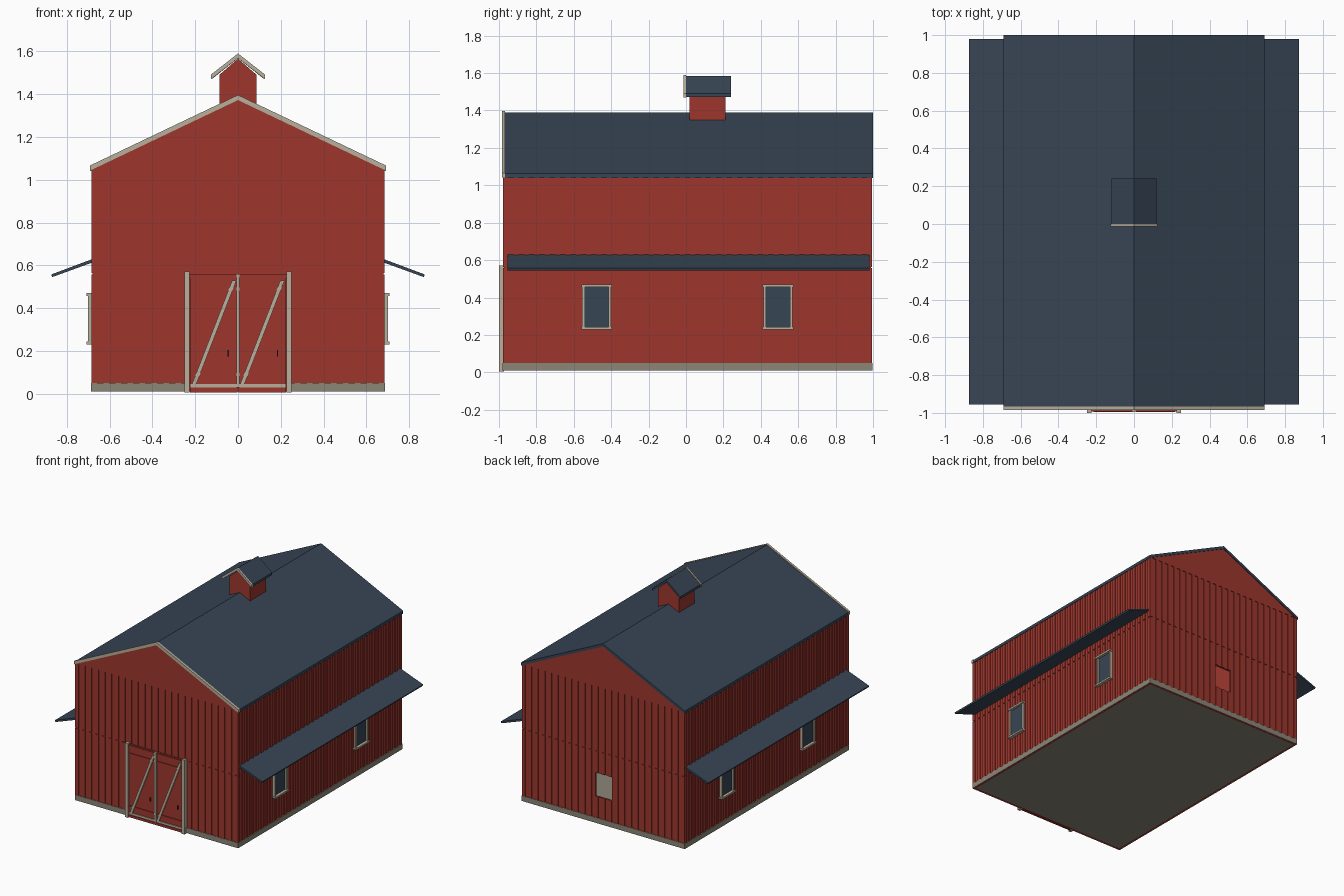
import bpy
import bmesh
from mathutils import Vector

if "Cube" in bpy.data.objects:
    bpy.data.objects.remove(bpy.data.objects["Cube"], do_unlink=True)


def material(name, rgb):
    m = bpy.data.materials.new(name)
    m.use_nodes = True
    m.diffuse_color = (*rgb, 1)
    m.node_tree.nodes["Principled BSDF"].inputs["Base Color"].default_value = (*rgb, 1)
    return m


RED = material("barn red", (0.34, 0.037, 0.027))
SLATE = material("slate blue", (0.039, 0.06, 0.09))
CREAM = material("cream trim", (0.48, 0.43, 0.33))
STONE = material("foundation grey", (0.26, 0.24, 0.185))
IRON = material("dark iron", (0.03, 0.025, 0.025))


def finish(name, bm, mat):
    bmesh.ops.recalc_face_normals(bm, faces=bm.faces)
    mesh = bpy.data.meshes.new(name)
    bm.to_mesh(mesh)
    bm.free()
    mesh.materials.append(mat)
    ob = bpy.data.objects.new(name, mesh)
    bpy.context.collection.objects.link(ob)
    return ob


def boxes(name, spans, mat):
    """One object from boxes, each given as (x0, x1, y0, y1, z0, z1)."""
    bm = bmesh.new()
    for x0, x1, y0, y1, z0, z1 in spans:
        cube = bmesh.ops.create_cube(bm, size=1)
        for v in cube["verts"]:
            v.co = Vector(((x0 + x1) / 2 + v.co.x * (x1 - x0),
                           (y0 + y1) / 2 + v.co.y * (y1 - y0),
                           (z0 + z1) / 2 + v.co.z * (z1 - z0)))
    return finish(name, bm, mat)


def prism(name, outline, y0, y1, mat):
    """Extrude an (x, z) outline along y."""
    bm = bmesh.new()
    face = bm.faces.new([bm.verts.new((x, y0, z)) for x, z in outline])
    new = bmesh.ops.extrude_face_region(bm, geom=[face])["geom"]
    moved = [g for g in new if isinstance(g, bmesh.types.BMVert)]
    bmesh.ops.translate(bm, verts=moved, vec=(0, y1 - y0, 0))
    return finish(name, bm, mat)


def chevron(name, half, eave, ridge, thick, y0, y1, mat):
    outline = [(-half, eave), (0, ridge), (half, eave),
               (half, eave - thick), (0, ridge - thick), (-half, eave - thick)]
    return prism(name, outline, y0, y1, mat)


W, FRONT, BACK = 0.685, -0.978, 0.995   # outer faces of the siding
RIB, WALL = 0.006, 0.012                # rib depth and wall thickness
BASE, SEAM, EAVE = 0.01, 0.56, 1.05
wx, wf, wb = W - RIB, FRONT + RIB, BACK - RIB

# Hollow walls, with an open hatch in the back
HATCH, H0, H1 = 0.07, 0.21, 0.39
boxes("front_wall", [(-wx, wx, wf, wf + WALL, BASE, EAVE)], RED)
boxes("side_walls", [(s * wx, s * (wx - WALL), wf, wb, BASE, EAVE) for s in (-1, 1)], RED)
boxes("back_wall", [
    (-wx, -HATCH, wb - WALL, wb, BASE, EAVE),
    (HATCH, wx, wb - WALL, wb, BASE, EAVE),
    (-HATCH, HATCH, wb - WALL, wb, BASE, H0),
    (-HATCH, HATCH, wb - WALL, wb, H1, EAVE)], RED)
boxes("floor", [(-wx + WALL, wx - WALL, wf + WALL, wb - WALL, BASE, 0.04)], STONE)


# Vertical siding ribs, split at the seam
def ribs(lo, hi, pitch=0.055, width=0.026):
    n = round((hi - lo - width) / pitch)
    step = (hi - lo - width) / n
    return [(lo + i * step, lo + i * step + width) for i in range(n + 1)]


TIERS = [(BASE, SEAM - 0.003), (SEAM + 0.003, EAVE)]
front, back, side = [], [], []
for z0, z1 in TIERS:
    for a, b in ribs(-W, W):
        low = z0 < SEAM
        if not (low and abs(a + b) / 2 < 0.25):
            front.append((a, b, FRONT, wf, z0, z1))
        if low and a < HATCH and b > -HATCH:
            back += [(a, b, wb, BACK, z0, H0), (a, b, wb, BACK, H1, z1)]
        else:
            back.append((a, b, wb, BACK, z0, z1))
    for a, b in ribs(FRONT, BACK):
        side += [(s * wx, s * W, a, b, z0, z1) for s in (-1, 1)]
boxes("front_siding_ribs", front, RED)
boxes("back_siding_ribs", back, RED)
boxes("side_siding_ribs", side, RED)

# Foundation band, broken at the doorway
f = W + 0.002
boxes("foundation_band", [
    (-f, -0.24, FRONT - 0.002, wf, BASE, 0.05),
    (0.24, f, FRONT - 0.002, wf, BASE, 0.05),
    (-f, f, wb, BACK + 0.002, BASE, 0.05),
    (-f, -wx, FRONT, BACK, BASE, 0.05),
    (wx, f, FRONT, BACK, BASE, 0.05)], STONE)

# Gables and main roof
triangle = [(-W, EAVE), (W, EAVE), (0, 1.375)]
prism("front_gable", triangle, FRONT, FRONT + 0.02, RED)
prism("back_gable", triangle, BACK - 0.02, BACK, RED)
chevron("main_roof", 0.69, 1.062, 1.39, 0.022, -0.968, 1.0, SLATE)
chevron("gable_trim", 0.692, 1.066, 1.396, 0.024, -0.984, -0.967, CREAM)

# Cupola
prism("cupola_body", [(-0.087, 1.34), (0.087, 1.34), (0.087, 1.49),
                      (0, 1.565), (-0.087, 1.49)], 0.02, 0.21, RED)
chevron("cupola_roof", 0.12, 1.49, 1.585, 0.018, 0.0, 0.24, SLATE)
chevron("cupola_trim", 0.125, 1.492, 1.59, 0.022, -0.014, 0.0, CREAM)

# Awnings and side windows
for s, label in ((1, "left"), (-1, "right")):
    prism(label + "_awning", [(s * x, z) for x, z in (
        (0.675, 0.615), (0.868, 0.545), (0.873, 0.557), (0.678, 0.63))],
        -0.955, 0.98, SLATE)
    for y, place in ((-0.478, "front"), (0.492, "back")):
        h, t, z0, z1 = 0.077, 0.014, 0.235, 0.47
        x0, x1 = s * wx, s * 0.7
        name = label + "_" + place + "_window"
        boxes(name + "_frame", [
            (x0, x1, y - h, y - h + t, z0, z1),
            (x0, x1, y + h - t, y + h, z0, z1),
            (x0, s * 0.708, y - h - 0.005, y + h + 0.005, z1 - t, z1),
            (x0, s * 0.708, y - h - 0.005, y + h + 0.005, z0 - 0.005, z0 + 0.008)], CREAM)
        boxes(name + "_pane", [(x0, s * 0.688, y - h + t, y + h - t, z0, z1 - t)], SLATE)

# Double door: panels, rails, posts and braces
DOOR = -0.986
boxes("door_panels", [(-0.225, -0.002, DOOR, wf, 0.005, 0.54),
                      (0.002, 0.225, DOOR, wf, 0.005, 0.54)], RED)
boxes("door_rails", [(-0.225, 0.225, DOOR - 0.006, DOOR, z, z + 0.014)
                     for z in (0.012, 0.082, 0.482, 0.542)], RED)
boxes("door_posts", [(s * 0.226, s * 0.25, -1.0, wf, 0.005, 0.57) for s in (-1, 1)], CREAM)
boxes("door_center_strip", [(-0.008, 0.008, DOOR - 0.01, DOOR, 0.03, 0.56)], CREAM)
boxes("door_sill_strip", [(-0.225, 0.225, DOOR - 0.005, DOOR, 0.03, 0.045)], CREAM)
boxes("door_header", [(-0.226, 0.226, DOOR, wf, 0.54, SEAM)], RED)
for x, label in ((-0.215, "right"), (0.01, "left")):
    prism(label + "_door_brace", [(x, 0.045), (x + 0.02, 0.045),
                                  (x + 0.208, 0.53), (x + 0.188, 0.53)],
          DOOR - 0.009, DOOR, CREAM)
boxes("door_handles", [(x - 0.003, x + 0.003, DOOR - 0.008, DOOR, 0.175, 0.205)
                       for x in (-0.045, 0.185)], IRON)
